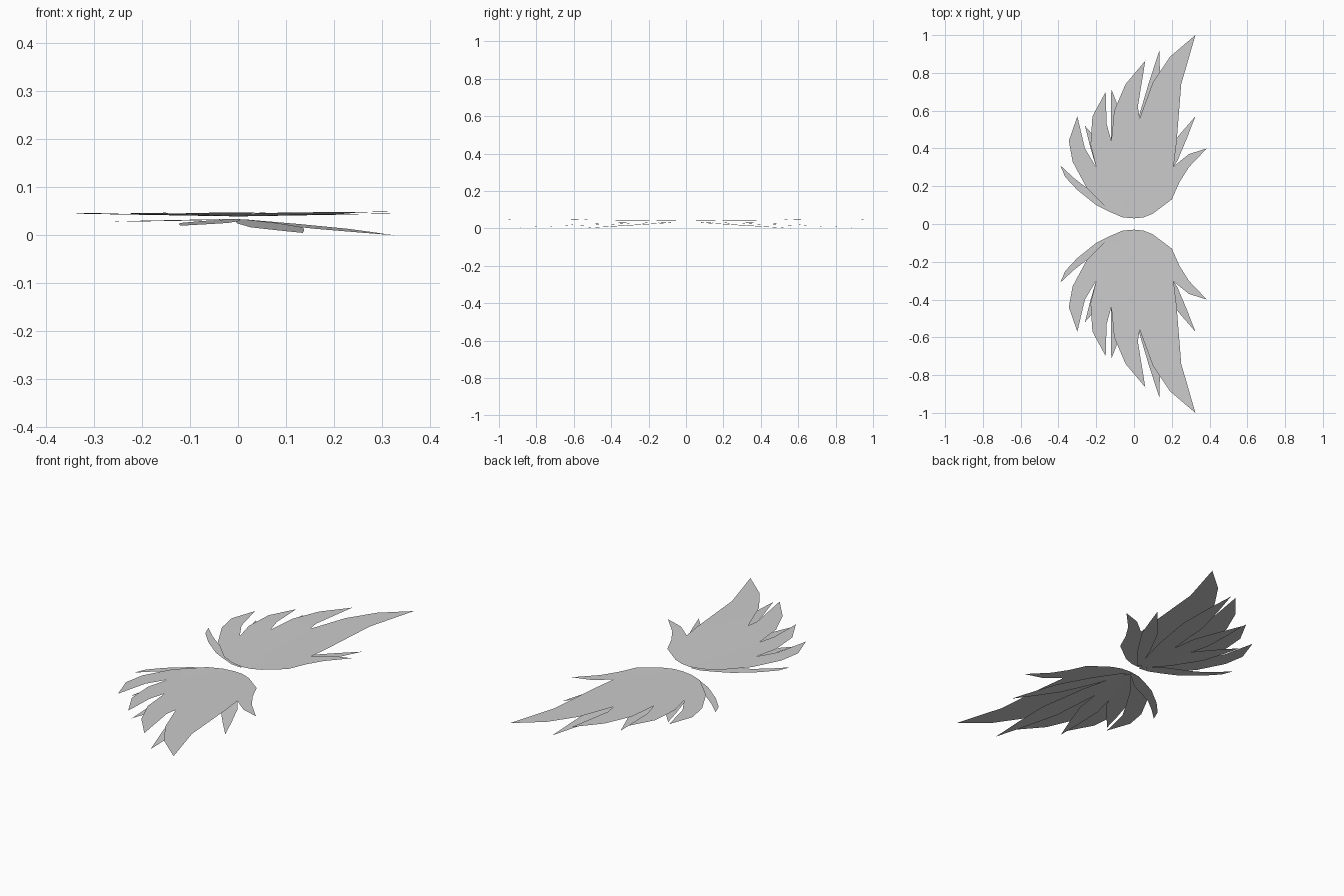
import bpy
import bmesh
from mathutils import Vector

default_cube = bpy.data.objects.get("Cube")
if default_cube:
    bpy.data.objects.remove(default_cube, do_unlink=True)

# Single plain feather colour
feather_grey = bpy.data.materials.new("feather_grey")
feather_grey.use_nodes = True
GREY = (0.6, 0.6, 0.6, 1)
feather_grey.diffuse_color = GREY
feather_grey.node_tree.nodes["Principled BSDF"].inputs["Base Color"].default_value = GREY

ROOT = (0, 0.03)


def add_sheet(name, points, height, side):
    """Thin sheet from a plan outline; side is 1 for the back wing, -1 for the front."""
    bm = bmesh.new()
    verts = [bm.verts.new((x, y * side, height(x, y))) for x, y in points]
    face = bm.faces.new(verts)
    face.normal_update()
    if face.normal.z < 0:
        face.normal_flip()
    bmesh.ops.triangulate(bm, faces=[face])
    mesh = bpy.data.meshes.new(name)
    bm.to_mesh(mesh)
    bm.free()
    mesh.materials.append(feather_grey)
    obj = bpy.data.objects.new(name, mesh)
    bpy.context.scene.collection.objects.link(obj)
    bpy.context.view_layer.objects.active = obj
    obj.select_set(True)
    bpy.ops.object.shade_smooth_by_angle()
    obj.select_set(False)
    return obj


def upper_height(x, y):
    """Upper layer rises gently away from the root."""
    return 0.038 + 0.011 * Vector((x, y)).length ** 0.6


def lance(tip, half_width):
    """Leaf-shaped outline running from the wing root to a tip."""
    base, end = Vector(ROOT), Vector(tip)
    spine = end - base
    across = Vector((spine.y, -spine.x)).normalized() * half_width
    profile = [(0.04, 0.2), (0.3, 0.8), (0.6, 1), (0.8, 0.55)]
    right = [base + spine * t + across * w for t, w in profile]
    left = [base + spine * t - across * w for t, w in reversed(profile)]
    return [tuple(p) for p in right + [end] + left]


# Upper feathers, clockwise notch to notch; neighbours share the edge root-notch
upper_feathers = {
    "leading_feather": [(0.05, 0.035), (0.1, 0.055), (0.2, 0.13), (0.24, 0.22), (0.29, 0.3),
                        (0.385, 0.4), (0.29, 0.37), (0.21, 0.305)],
    "longest_feather": [(0.225, 0.43), (0.25, 0.74), (0.325, 1), (0.19, 0.885),
                        (0.1, 0.75), (0.03, 0.56)],
    "middle_feather": [(0.02, 0.62), (0.06, 0.865), (-0.045, 0.74), (-0.105, 0.6), (-0.12, 0.44)],
    "inner_feather": [(-0.145, 0.53), (-0.15, 0.7), (-0.22, 0.57), (-0.23, 0.42), (-0.2, 0.3)],
    "trailing_feather": [(-0.26, 0.4), (-0.3, 0.57), (-0.345, 0.44), (-0.325, 0.33),
                         (-0.25, 0.19), (-0.13, 0.07), (-0.06, 0.04)],
}

# Hooked rear feather, just under the upper layer
hooked_feather = [(-0.06, 0.035), (-0.13, 0.065), (-0.2, 0.1), (-0.3, 0.18), (-0.365, 0.25),
                  (-0.39, 0.31), (-0.32, 0.245), (-0.25, 0.19), (-0.1, 0.12)]

# Drooping lower feathers: tip, tip height, half width
lower_feathers = {
    "lower_leading_feather": ((0.325, 0.57), 0, 0.04),
    "lower_long_feather": ((0.135, 0.92), 0.005, 0.055),
    "lower_middle_feather": ((-0.12, 0.715), 0.02, 0.05),
    "lower_trailing_feather": ((-0.26, 0.52), 0.028, 0.05),
}

# Build the two mirrored wings
for wing, side in (("back", 1), ("front", -1)):
    notch = None
    for name, outline in upper_feathers.items():
        points = [ROOT] + ([notch] if notch else []) + outline
        add_sheet(f"{wing}_{name}", points, upper_height, side)
        notch = outline[-1]

    add_sheet(f"{wing}_hooked_feather", [ROOT] + hooked_feather, lambda x, y: 0.034, side)

    for name, (tip, tip_height, half_width) in lower_feathers.items():
        reach = (Vector(tip) - Vector(ROOT)).length

        def droop(x, y):
            along = min(1, (Vector((x, y)) - Vector(ROOT)).length / reach)
            return 0.034 + (tip_height - 0.034) * along

        add_sheet(f"{wing}_{name}", lance(tip, half_width), droop, side)
